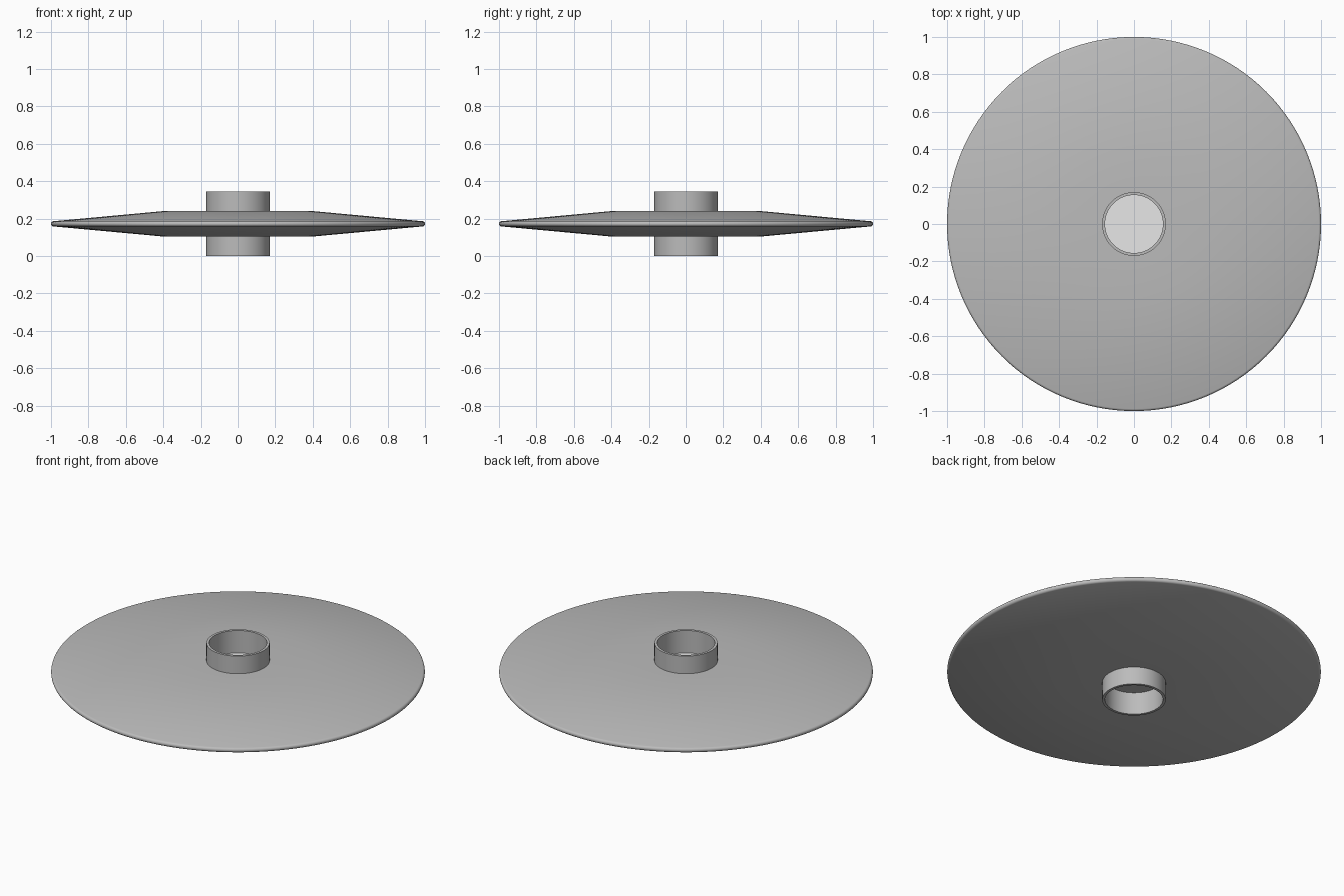
import bpy, bmesh, math

SEGMENTS = 128
MID = 0.172  # height of the mirror plane

cube = bpy.data.objects.get("Cube")
if cube:
    bpy.data.objects.remove(cube, do_unlink=True)


def material(name, value):
    mat = bpy.data.materials.new(name)
    mat.use_nodes = True
    colour = (value, value, value, 1)
    mat.diffuse_color = colour
    mat.node_tree.nodes["Principled BSDF"].inputs["Base Color"].default_value = colour
    return mat


grey = material("grey metal", 0.5)
white = material("white", 1.0)


def lathe(name, profile, mats):
    """Spin a closed (radius, height) profile around the vertical axis."""
    bm = bmesh.new()
    verts = [bm.verts.new((r, 0, z)) for r, z in profile]
    edges = [bm.edges.new((a, b)) for a, b in zip(verts, verts[1:] + verts[:1])]
    bmesh.ops.spin(bm, geom=verts + edges, cent=(0, 0, 0), axis=(0, 0, 1),
                   angle=math.tau, steps=SEGMENTS, use_merge=True)
    bmesh.ops.remove_doubles(bm, verts=bm.verts, dist=0.0002)
    bmesh.ops.recalc_face_normals(bm, faces=bm.faces)
    mesh = bpy.data.meshes.new(name)
    bm.to_mesh(mesh)
    bm.free()
    obj = bpy.data.objects.new(name, mesh)
    bpy.context.collection.objects.link(obj)
    for mat in mats:
        mesh.materials.append(mat)
    bpy.ops.object.select_all(action="DESELECT")
    obj.select_set(True)
    bpy.context.view_layer.objects.active = obj
    bpy.ops.object.shade_smooth_by_angle(angle=math.radians(30))
    return obj


# Tapered disc with a rounded rim
rim = [(0.986 + 0.014 * math.cos(a), MID + 0.014 * math.sin(a))
       for a in (math.radians(80 - 20 * i) for i in range(9))]
lathe("disc", [(0.162, MID + 0.068), (0.4, MID + 0.068)] + rim
      + [(0.4, MID - 0.068), (0.162, MID - 0.068)], [grey])

# Hollow hub tube
lathe("hub", [(0.155, 0), (0.17, 0), (0.17, 2 * MID), (0.155, 2 * MID)], [grey])

# Plug closing the tube, white on its upper face
plug = lathe("hub_plug", [(0, MID - 0.04), (0.157, MID - 0.04),
                          (0.157, MID + 0.04), (0, MID + 0.04)], [grey, white])
for face in plug.data.polygons:
    if face.normal.z > 0.5:
        face.material_index = 1
